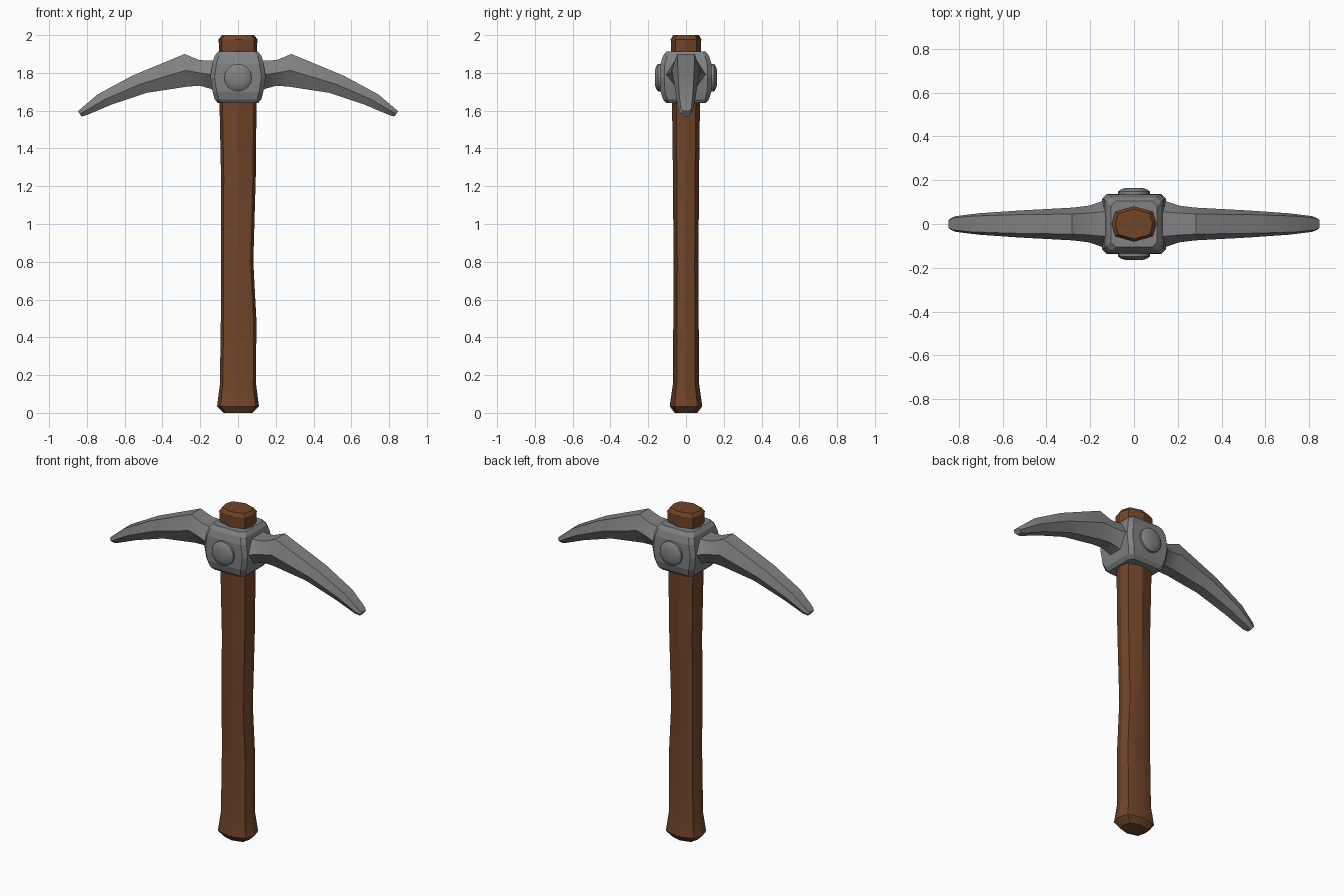
import bpy, bmesh, math
from mathutils import Vector

if "Cube" in bpy.data.objects:
    bpy.data.objects.remove(bpy.data.objects["Cube"])


def material(name, rgb):
    m = bpy.data.materials.new(name)
    m.diffuse_color = (*rgb, 1)
    m.use_nodes = True
    m.node_tree.nodes["Principled BSDF"].inputs["Base Color"].default_value = m.diffuse_color
    return m


wood = material("brown wood", (0.165, 0.058, 0.022))
metal = material("grey metal", (0.22, 0.222, 0.227))


def loft(name, rings, mat, angle=30):
    """Skin a list of equal-length point rings and cap both ends."""
    bm = bmesh.new()
    loops = [[bm.verts.new(p) for p in ring] for ring in rings]
    n = len(loops[0])
    for a, b in zip(loops, loops[1:]):
        for i in range(n):
            j = (i + 1) % n
            bm.faces.new((a[i], a[j], b[j], b[i]))
    bm.faces.new(loops[0][::-1])
    bm.faces.new(loops[-1])
    bmesh.ops.recalc_face_normals(bm, faces=bm.faces)
    mesh = bpy.data.meshes.new(name)
    bm.to_mesh(mesh)
    bm.free()
    mesh.materials.append(mat)
    ob = bpy.data.objects.new(name, mesh)
    bpy.context.collection.objects.link(ob)
    bpy.ops.object.select_all(action='DESELECT')
    ob.select_set(True)
    bpy.context.view_layer.objects.active = ob
    bpy.ops.object.shade_smooth_by_angle(angle=math.radians(angle))
    return ob


# Handle: eight-sided, slightly bent, flared at the foot
def handle_ring(cx, z, rx, ry):
    corner = [(1, 0), (.84, .7), (0, 1), (-.84, .7),
              (-1, 0), (-.84, -.7), (0, -1), (.84, -.7)]
    return [(cx + rx * x, ry * y, z) for x, y in corner]


handle = [(0, 0.0, .075, .06), (0, .035, .111, .086), (0, .15, .096, .07),
          (.003, .5, .094, .067), (-.005, .8, .086, .066),
          (.002, 1.25, .092, .069), (0, 1.64, .098, .074),
          (0, 1.92, .1, .079), (0, 1.978, .103, .081), (0, 2.0, .085, .068)]
loft("handle", [handle_ring(*h) for h in handle], wood)


# Collar: chamfered block bulging at mid height
def collar_ring(z, x, y, c=.022):
    return [(x, y - c, z), (x - c, y, z), (c - x, y, z), (-x, y - c, z),
            (-x, c - y, z), (c - x, -y, z), (x - c, -y, z), (x, c - y, z)]


collar = [(1.64, .106, .105), (1.66, .124, .122), (1.70, .134, .134),
          (1.775, .146, .137), (1.85, .136, .134), (1.89, .124, .122),
          (1.912, .106, .105)]
loft("collar", [collar_ring(*c) for c in collar], metal, 12)

# Rivets: low domes on the front and back of the collar
for side, name in ((-1, "front_rivet"), (1, "back_rivet")):
    rings = [[(r * math.cos(i * math.tau / 16), side * y,
               1.775 + r * math.sin(i * math.tau / 16)) for i in range(16)]
             for y, r in ((.12, .073), (.148, .073), (.159, .058), (.165, .035))]
    loft(name, rings, metal, 40)

# Pick arms: top x, top z, bottom x, bottom z, half width, flat half width
arm = [(.10, 1.868, .10, 1.695, .125, .06),
       (.15, 1.865, .15, 1.718, .103, .055),
       (.205, 1.868, .205, 1.732, .084, .05),
       (.283, 1.90, .27, 1.727, .075, .046),
       (.56, 1.785, .48, 1.695, .062, .042),
       (.745, 1.685, .67, 1.632, .049, .036),
       (.83, 1.612, .80, 1.577, .036, .027),
       (.848, 1.597, .828, 1.569, .026, .017)]


def arm_ring(s, tx, tz, bx, bz, w, f):
    mx, mz = (tx + bx) / 2, (tz + bz) / 2
    return [(s * tx, f, tz), (s * mx, w, mz), (s * bx, f * .75, bz),
            (s * bx, -f * .75, bz), (s * mx, -w, mz), (s * tx, -f, tz)]


for s, name in ((1, "right_pick_arm"), (-1, "left_pick_arm")):
    loft(name, [arm_ring(s, *a) for a in arm], metal, 28)
